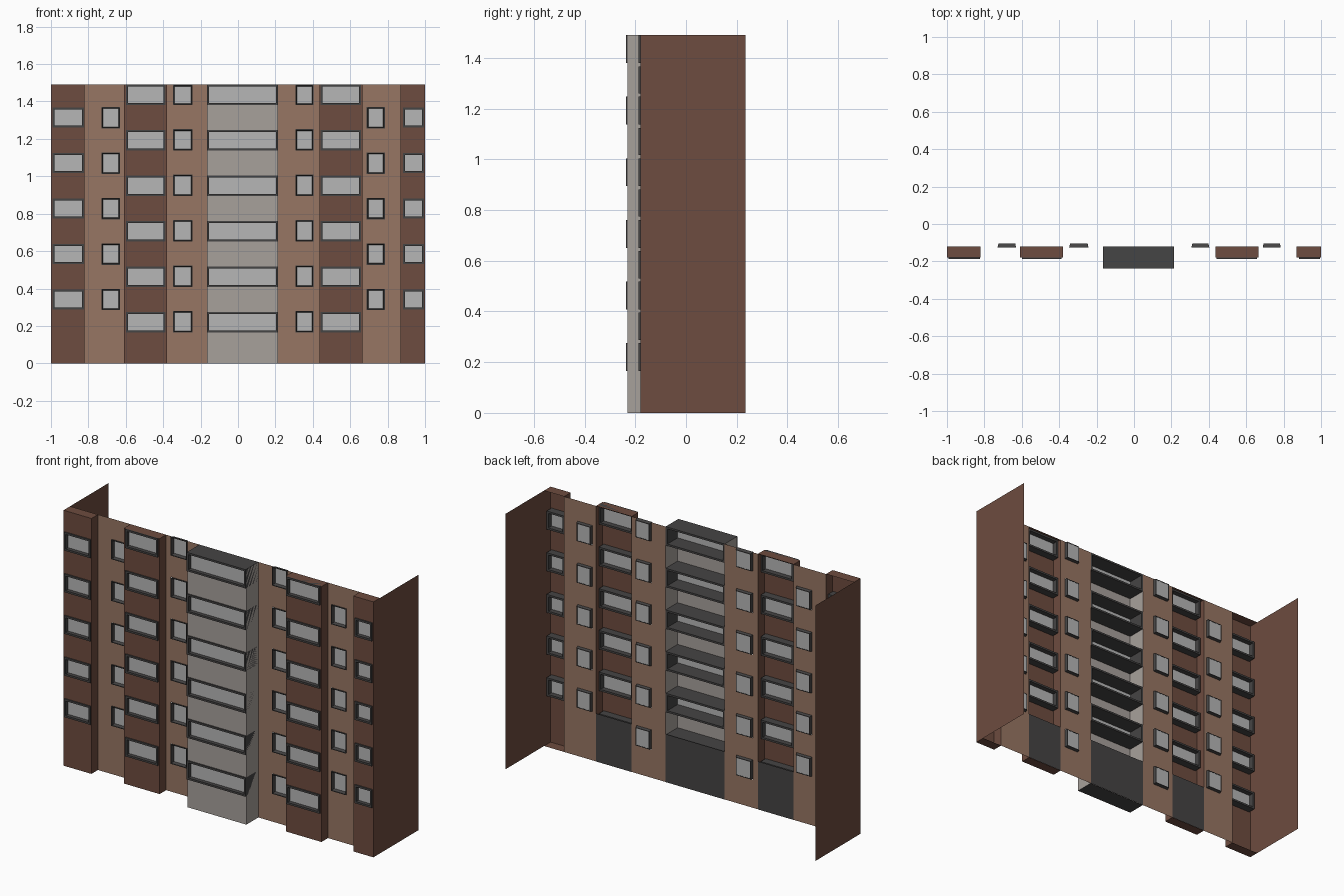
import bpy, bmesh

if "Cube" in bpy.data.objects:
    bpy.data.objects.remove(bpy.data.objects["Cube"])

H = 1.49          # building height
WALL_Y = -0.12    # plane of the flat facade
BAY_Y = -0.18     # front of brown bays
MID_Y = -0.23     # front of central bay
STEP = 0.243      # storey height


def material(name, rgb):
    m = bpy.data.materials.new(name)
    m.diffuse_color = (*rgb, 1)
    m.use_nodes = True
    m.node_tree.nodes["Principled BSDF"].inputs["Base Color"].default_value = m.diffuse_color
    return m


TAN = material("tan_brick", (0.31, 0.18, 0.125))
BROWN = material("brown_brick", (0.155, 0.072, 0.05))
GREY = material("grey_render", (0.39, 0.355, 0.33))
DARK = material("dark_trim", (0.06, 0.058, 0.058))
GLASS = material("glass", (0.47, 0.47, 0.47))


def finish(name, bm, mat):
    bmesh.ops.remove_doubles(bm, verts=bm.verts, dist=1e-5)
    me = bpy.data.meshes.new(name)
    bm.to_mesh(me)
    bm.free()
    ob = bpy.data.objects.new(name, me)
    me.materials.append(mat)
    bpy.context.collection.objects.link(ob)


def quad(bm, *pts):
    bm.faces.new([bm.verts.new(p) for p in pts])


def sheet_xz(bm, x0, x1, z0, z1, y):
    if x1 - x0 > 1e-4 and z1 - z0 > 1e-4:
        quad(bm, (x0, y, z0), (x1, y, z0), (x1, y, z1), (x0, y, z1))


def holed_sheet(bm, x0, x1, y, hx0, hx1, rows):
    """Full-height wall strip with one opening per row."""
    sheet_xz(bm, x0, hx0, 0, H, y)
    sheet_xz(bm, hx1, x1, 0, H, y)
    z = 0
    for a, b in rows:
        sheet_xz(bm, hx0, hx1, z, a, y)
        z = b
    sheet_xz(bm, hx0, hx1, z, H, y)


def cap(bm, x0, x1, y0, y1, z):
    quad(bm, (x0, y0, z), (x1, y0, z), (x1, y1, z), (x0, y1, z))


def side(bm, x, y0, y1):
    quad(bm, (x, y0, 0), (x, y1, 0), (x, y1, H), (x, y0, H))


def windows(name, x0, x1, rows, y0, y1, glass_y, t, taper=0.0):
    """Deep rectangular frames with a pane inside each."""
    fr, gl = bmesh.new(), bmesh.new()
    for a, b in rows:
        def loop(i, y):
            return [(x0 + i, y, a + i), (x1 - i, y, a + i),
                    (x1 - i, y, b - i), (x0 + i, y, b - i)]
        rings = [loop(0, y0), loop(taper, y1), loop(t + taper, y1), loop(t, y0)]
        for k in range(4):
            p, q = rings[k], rings[(k + 1) % 4]
            for j in range(4):
                n = (j + 1) % 4
                quad(fr, p[j], p[n], q[n], q[j])
        i = t * 0.8 + taper * 0.9
        sheet_xz(gl, x0 + i, x1 - i, a + i, b - i, glass_y)
    bmesh.ops.remove_doubles(fr, verts=fr.verts, dist=1e-5)
    bmesh.ops.recalc_face_normals(fr, faces=fr.faces)
    finish(name + "_frames", fr, DARK)
    finish(name + "_panes", gl, GLASS)


def rows(z0, z1, n):
    return [(z0 + i * STEP, min(z1 + i * STEP, H)) for i in range(n)]


LOW6 = rows(0.165, 0.275, 6)
LOW6_TALL = rows(0.165, 0.28, 6)
HIGH5 = rows(0.288, 0.395, 5)
HIGH5_TALL = rows(0.284, 0.398, 5)

# Flat wall strips with small recessed windows
for name, x0, x1, w0, w1, rr in [
        ("left_outer_wall", -0.82, -0.61, -0.73, -0.63, HIGH5_TALL),
        ("left_inner_wall", -0.38, -0.165, -0.347, -0.243, LOW6_TALL),
        ("right_inner_wall", 0.215, 0.435, 0.307, 0.403, LOW6_TALL),
        ("right_outer_wall", 0.665, 0.87, 0.688, 0.785, HIGH5_TALL)]:
    bm = bmesh.new()
    holed_sheet(bm, x0, x1, WALL_Y, w0, w1, rr)
    finish(name, bm, TAN)
    windows(name + "_window", w0, w1, rr, -0.126, -0.105, -0.107, 0.004, 0.005)

# Projecting brown bays, open at the back
for name, x0, x1, w0, w1, rr in [
        ("left_end_bay", -1.0, -0.82, -0.992, -0.823, HIGH5),
        ("left_bay", -0.61, -0.38, -0.598, -0.388, LOW6),
        ("right_bay", 0.435, 0.665, 0.44, 0.657, LOW6),
        ("right_end_bay", 0.87, 1.0, 0.882, 0.994, HIGH5)]:
    bm = bmesh.new()
    holed_sheet(bm, x0, x1, BAY_Y, w0, w1, rr)
    cap(bm, x0, x1, BAY_Y, WALL_Y, H)
    cap(bm, x0, x1, BAY_Y, WALL_Y, 0)
    for x in (x0, x1):
        # end bays run into the long gable walls
        side(bm, x, BAY_Y, 0.235 if abs(x) == 1.0 else WALL_Y)
    finish(name, bm, BROWN)
    windows(name + "_window", w0, w1, rr, -0.187, -0.135, -0.165, 0.011)

# Central grey bay, its window boxes run the full depth like floor slabs
bm = bmesh.new()
holed_sheet(bm, -0.165, 0.215, MID_Y, -0.163, 0.213, LOW6)
side(bm, -0.165, MID_Y, WALL_Y)
side(bm, 0.215, MID_Y, WALL_Y)
finish("central_bay", bm, GREY)
windows("central_window", -0.165, 0.215, LOW6, -0.237, WALL_Y, -0.215, 0.011)
bm = bmesh.new()
cap(bm, -0.165, 0.215, MID_Y, WALL_Y, H)
cap(bm, -0.165, 0.215, MID_Y, WALL_Y, 0)
finish("central_bay_caps", bm, DARK)

# Dark panels closing the ground floor behind the bays
bm = bmesh.new()
for x0, x1 in [(-0.61, -0.38), (-0.165, 0.215), (0.435, 0.665)]:
    sheet_xz(bm, x0, x1, 0, 0.28, WALL_Y + 0.001)
finish("ground_floor_back_panels", bm, DARK)
